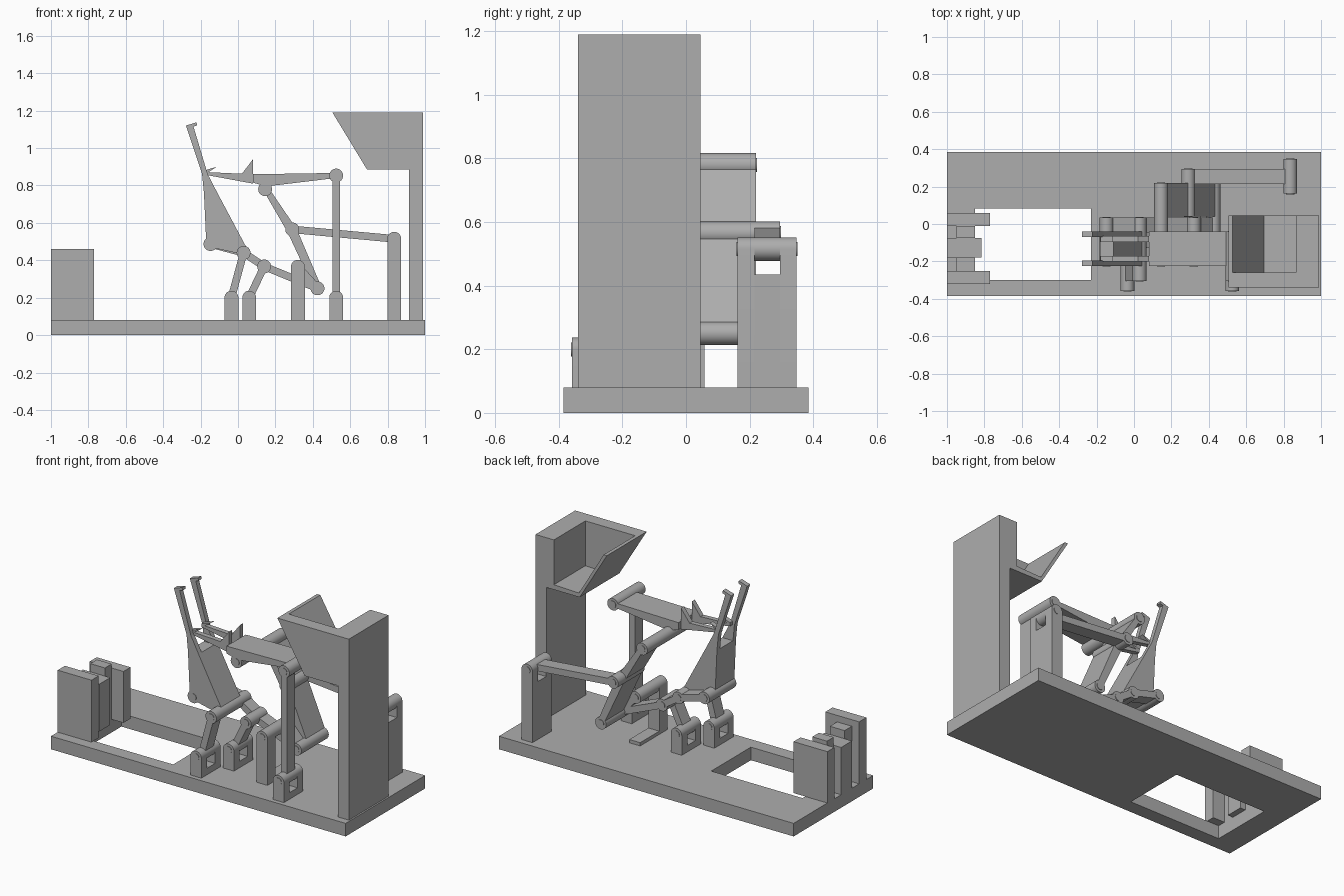
import bpy
import bmesh
import math
from mathutils import Matrix, Vector

cube = bpy.data.objects.get("Cube")
if cube:
    bpy.data.objects.remove(cube, do_unlink=True)

GREY = (0.42, 0.42, 0.42, 1)
grey = bpy.data.materials.new("plain_grey")
grey.use_nodes = True
grey.diffuse_color = GREY
grey.node_tree.nodes["Principled BSDF"].inputs["Base Color"].default_value = GREY

R = 0.037       # pivot radius
BAR = 0.08      # bar thickness in y
CHEEK = 0.053   # bracket cheek thickness


def finish(name, bm, smooth=False):
    bmesh.ops.recalc_face_normals(bm, faces=bm.faces)
    mesh = bpy.data.meshes.new(name)
    bm.to_mesh(mesh)
    bm.free()
    mesh.materials.append(grey)
    obj = bpy.data.objects.new(name, mesh)
    bpy.context.collection.objects.link(obj)
    if smooth:
        bpy.ops.object.select_all(action="DESELECT")
        obj.select_set(True)
        bpy.context.view_layer.objects.active = obj
        bpy.ops.object.shade_smooth_by_angle(angle=math.radians(35))
    return obj


def prism(name, outline, y0, y1, smooth=False):
    """Extrude an x-z outline between two y positions."""
    bm = bmesh.new()
    face = bm.faces.new([bm.verts.new((x, y0, z)) for x, z in outline])
    out = bmesh.ops.extrude_face_region(bm, geom=[face])
    moved = [v for v in out["geom"] if isinstance(v, bmesh.types.BMVert)]
    bmesh.ops.translate(bm, verts=moved, vec=(0, y1 - y0, 0))
    return finish(name, bm, smooth)


def box(name, x0, x1, y0, y1, z0, z1):
    return prism(name, [(x0, z0), (x1, z0), (x1, z1), (x0, z1)], y0, y1)


def rod(name, p, y0, y1, radius=R):
    bm = bmesh.new()
    place = Matrix.Translation((p[0], (y0 + y1) / 2, p[1])) @ Matrix.Rotation(math.pi / 2, 4, "X")
    bmesh.ops.create_cone(bm, cap_ends=True, segments=32, radius1=radius,
                          radius2=radius, depth=y1 - y0, matrix=place)
    return finish(name, bm, True)


def pivot(name, p, y0, y1):
    rod(name + "_barrel", p, y0, y1)
    rod(name + "_pin", p, y0 - 0.003, y1 + 0.003, 0.022)


def bar(name, a, b, y0, half=0.02):
    a, b = Vector(a), Vector(b)
    d = (b - a).normalized() * half
    n = Vector((-d.y, d.x))
    prism(name, [a + n, a - n, b - n, b + n], y0, y0 + BAR)


def bracket(name, p, y_bar):
    """Fork with two round-topped cheeks around a bar that starts at y_bar."""
    x, z = p
    arc = [(x + R * math.cos(math.pi * i / 16), z + R * math.sin(math.pi * i / 16)) for i in range(17)]
    outline = [(x - R, 0.08), (x + R, 0.08)] + arc
    prism(name + "_front_cheek", outline, y_bar - CHEEK, y_bar, True)
    prism(name + "_back_cheek", outline, y_bar + BAR, y_bar + BAR + CHEEK, True)
    box(name + "_block", x - R, x + R, y_bar, y_bar + BAR, 0.08, z - 0.08)
    pivot(name, p, y_bar - CHEEK, y_bar + BAR + CHEEK)


# Base plate with a rectangular opening
bm = bmesh.new()
corners = [(-1, -1), (1, -1), (1, 1), (-1, 1)]
outer = [bm.verts.new((sx, sy * 0.385, 0)) for sx, sy in corners]
inner = [bm.verts.new((-0.54 + sx * 0.31, -0.108 + sy * 0.192, 0)) for sx, sy in corners]
ring = [bm.faces.new((outer[i], outer[i - 3], inner[i - 3], inner[i])) for i in range(4)]
out = bmesh.ops.extrude_face_region(bm, geom=ring)
bmesh.ops.translate(bm, verts=[v for v in out["geom"] if isinstance(v, bmesh.types.BMVert)], vec=(0, 0, 0.08))
finish("base_plate", bm)

# Slotted block at the end of the base
box("block_front_wall", -1, -0.77, -0.32, -0.25, 0.08, 0.46)
box("block_back_wall", -1, -0.77, -0.01, 0.058, 0.08, 0.395)
box("block_middle", -1, -0.815, -0.18, -0.075, 0.08, 0.37)
box("block_front_web", -0.95, -0.85, -0.25, -0.18, 0.08, 0.42)
box("block_back_web", -0.95, -0.85, -0.075, -0.01, 0.08, 0.42)

# Column and open hopper
prism("column", [(0.915, 0.08), (0.99, 0.08), (0.99, 1.19), (0.865, 1.19),
                 (0.865, 0.885), (0.915, 0.885)], -0.34, 0.045)
prism("hopper_front_wall", [(0.69, 0.885), (0.865, 0.885), (0.865, 1.19), (0.505, 1.19)], -0.34, -0.26)
prism("hopper_chute", [(0.69, 0.885), (0.865, 0.885), (0.865, 0.915), (0.695, 0.91),
                       (0.527, 1.19), (0.505, 1.19)], -0.26, 0.045)

# Pivot positions in x and z
foot_a, foot_b, foot_c = (-0.035, 0.2), (0.06, 0.2), (0.525, 0.2)
arm_low, arm_side = (-0.147, 0.487), (0.03, 0.44)
lever_end, lever_pivot, lever_tail = (0.14, 0.367), (0.32, 0.365), (0.425, 0.25)
crank_top, crank_mid = (0.145, 0.78), (0.29, 0.565)
tail, motor = (0.525, 0.853), (0.835, 0.515)

# Brackets on the base
Y_FRONT, Y_MID, Y_BACK, Y_REAR = -0.305, -0.125, -0.045, 0.215
bracket("front_foot", foot_a, Y_FRONT)
bracket("middle_foot", foot_b, Y_MID)
bracket("tail_foot", foot_c, Y_FRONT)
bracket("rear_post", motor, Y_REAR)
box("lever_post", 0.32 - R, 0.32 + R, -0.225, -0.145, 0.08, 0.365)
box("lever_post_foot", 0.32 - R, 0.32 + R, -0.145, 0.04, 0.08, 0.1)

# Pivots between moving parts
pivot("arm_low_pivot", arm_low, -0.225, 0.035)
pivot("arm_side_pivot", arm_side, Y_FRONT, 0.035)
pivot("lever_end_pivot", lever_end, Y_MID, 0.035)
pivot("lever_pivot", lever_pivot, -0.225, 0.035)
pivot("lever_tail_pivot", lever_tail, -0.045, 0.22)
pivot("crank_top_pivot", crank_top, -0.225, 0.22)
pivot("crank_mid_pivot", crank_mid, 0.04, 0.295)
pivot("tail_pivot", tail, Y_FRONT, -0.04)

# Links
bar("front_link", arm_side, foot_a, Y_FRONT)
bar("middle_link", lever_end, foot_b, Y_MID)
bar("tail_link", tail, foot_c, Y_FRONT)
bar("drive_rod", crank_mid, motor, Y_REAR)
bar("arm_link", arm_low, arm_side, Y_BACK)
bar("coupler_link", arm_side, lever_end, Y_BACK)
bar("lever_bar", lever_end, lever_tail, Y_BACK)
bar("lever_strut", lever_pivot, lever_tail, Y_BACK)

# Wide crank plate
prism("crank_plate", [(0.135, 0.775), (0.165, 0.785), (0.315, 0.565), (0.445, 0.26),
                      (0.405, 0.25), (0.265, 0.55)], 0.04, 0.22)

# Upper beam with two thin toothed fingers
prism("beam", [(0.08, 0.815), (0.15, 0.795), (0.525, 0.84), (0.525, 0.867), (0.08, 0.86)], -0.225, -0.04)
for side, y in (("front", -0.2), ("back", -0.095)):
    prism(side + "_finger", [(-0.18, 0.858), (0.08, 0.81), (0.08, 0.86), (-0.18, 0.872)], y, y + 0.03)
    prism(side + "_finger_tip", [(-0.18, 0.862), (-0.16, 0.87), (-0.115, 0.9), (-0.18, 0.88)], y, y + 0.03)
    prism(side + "_tooth", [(0.015, 0.855), (0.08, 0.855), (0.08, 0.94)], y, y + 0.03)

# Upright arm with two hooked prongs
prism("arm_body", [(-0.17, 0.5), (-0.147, 0.47), (0.03, 0.43), (0.055, 0.45),
                   (-0.11, 0.76), (-0.182, 0.76)], -0.225, -0.04)
for side, y in (("front", -0.225), ("back", -0.07)):
    prism(side + "_prong", [(-0.182, 0.76), (-0.11, 0.76), (-0.162, 0.86), (-0.238, 1.115),
                            (-0.218, 1.122), (-0.222, 1.138), (-0.278, 1.12), (-0.192, 0.86)],
          y, y + 0.03)
